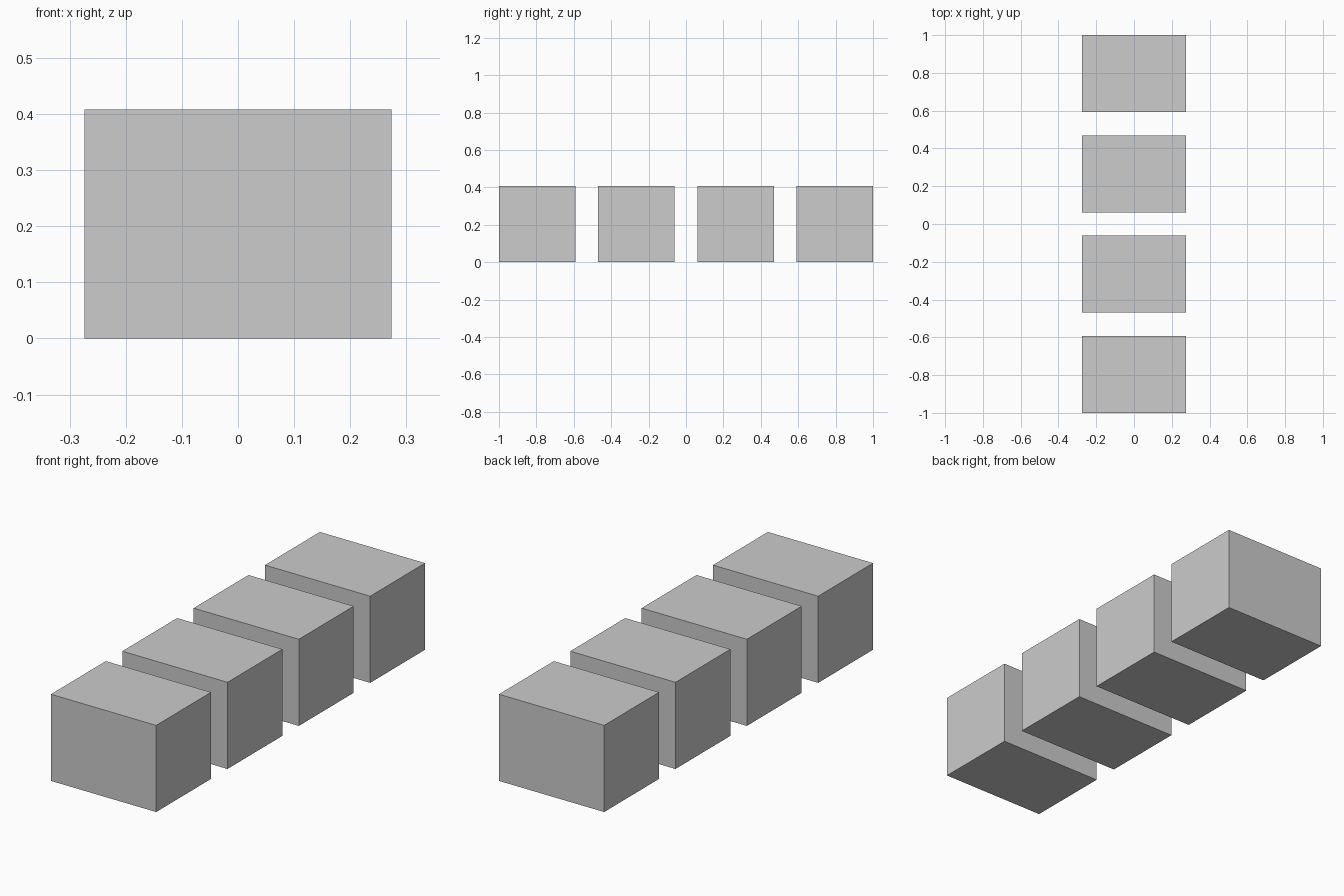
import bpy

cube = bpy.data.objects.get("Cube")
if cube:
    bpy.data.objects.remove(cube, do_unlink=True)

# Plain grey material
grey = bpy.data.materials.new("light_grey")
grey.use_nodes = True
colour = (0.604, 0.604, 0.604, 1)
grey.diffuse_color = colour
bsdf = next(n for n in grey.node_tree.nodes if n.type == "BSDF_PRINCIPLED")
bsdf.inputs["Base Color"].default_value = colour

WIDTH, DEPTH, HEIGHT = 0.548, 0.408, 0.408
COUNT = 4
SPACING = (2 - DEPTH) / (COUNT - 1)

# Row of evenly spaced blocks, front to back
for i in range(COUNT):
    y = -1 + DEPTH / 2 + i * SPACING
    bpy.ops.mesh.primitive_cube_add(size=1, location=(0, y, HEIGHT / 2))
    block = bpy.context.object
    block.name = f"block_{i + 1}"
    block.scale = (WIDTH, DEPTH, HEIGHT)
    bpy.ops.object.transform_apply(location=False, rotation=False, scale=True)
    block.data.materials.append(grey)
